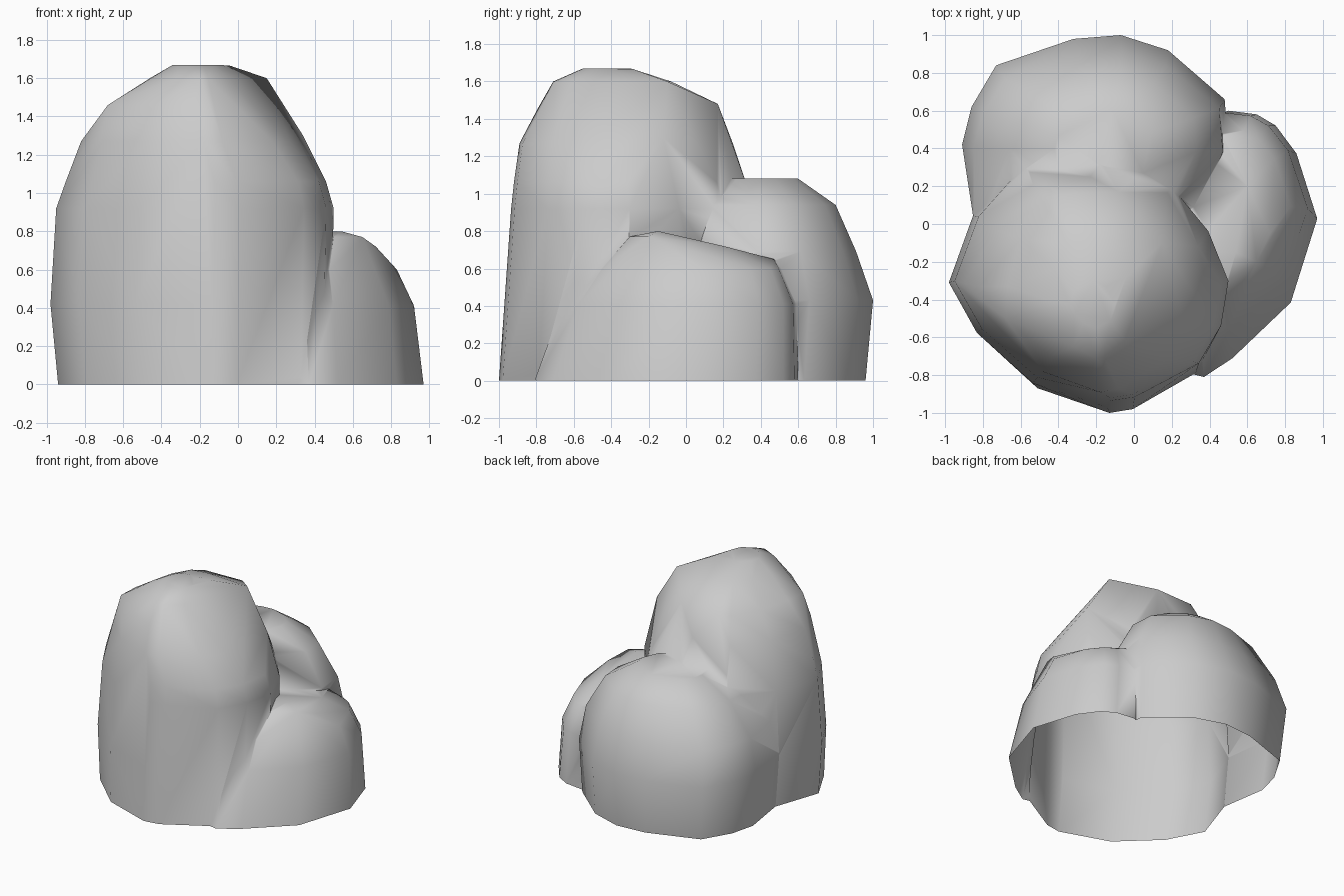
import bpy, bmesh, math

if "Cube" in bpy.data.objects:
    bpy.data.objects.remove(bpy.data.objects["Cube"])


def rock(name, outline, levels, corners=()):
    """Hull of one footprint outline refitted to a box (z, x0, x1, y0, y1) per level,
    plus a few single corner points."""
    xs = [p[0] for p in outline]
    ys = [p[1] for p in outline]
    ax, bx, ay, by = min(xs), max(xs), min(ys), max(ys)
    bm = bmesh.new()
    for z, x0, x1, y0, y1 in levels:
        for x, y in outline:
            bm.verts.new((x0 + (x - ax) / (bx - ax) * (x1 - x0),
                          y0 + (y - ay) / (by - ay) * (y1 - y0), z))
    for c in corners:
        bm.verts.new(c)
    res = bmesh.ops.convex_hull(bm, input=bm.verts)
    junk = {g for g in res["geom_interior"] + res["geom_unused"]
            if isinstance(g, bmesh.types.BMVert)}
    bmesh.ops.delete(bm, geom=list(junk), context='VERTS')
    bmesh.ops.dissolve_limit(bm, angle_limit=math.radians(1), verts=bm.verts, edges=bm.edges)
    bmesh.ops.recalc_face_normals(bm, faces=bm.faces)
    me = bpy.data.meshes.new(name)
    bm.to_mesh(me)
    bm.free()
    ob = bpy.data.objects.new(name, me)
    bpy.context.collection.objects.link(ob)
    return ob


# Tall boulder at the front left, with angular shoulders near the top
tall = rock("rock_cluster",
            [(-.98, -.33), (-.83, -.6), (-.53, -.87), (-.13, -1), (0, -.98), (.35, -.79),
             (.47, -.58), (.51, -.33), (.4, -.05), (.2, .2), (-.2, .37), (-.6, .32), (-.85, .03)],
            [(0, -.94, .48, -1, .38), (.42, -.98, .49, -.97, .38), (.92, -.95, .5, -.935, .36),
             (1.06, -.9, .46, -.92, .32), (1.27, -.82, .3, -.89, .25),
             (1.46, -.67, .1, -.79, .15), (1.6, -.46, 0, -.71, -.08),
             (1.67, -.34, -.1, -.55, -.3)],
            [(.15, -.1, 1.6), (.34, -.12, 1.3), (-.4, .16, 1.48), (-.08, .17, 1.48),
             (-.68, -.5, 1.46), (-.04, -.28, 1.665)])

# Rounded boulder at the back
back = rock("back_rock",
            [(-.91, .42), (-.86, .62), (-.73, .84), (-.32, .98), (-.07, 1), (.18, .92),
             (.48, .66), (.5, .4), (.36, .05), (0, -.15), (-.6, -.15), (-.85, .03)],
            [(0, -.87, .49, -.15, .96), (.43, -.91, .5, -.15, 1), (.69, -.85, .47, -.1, .91),
             (.94, -.66, .33, 0, .8), (1.08, -.42, .1, .2, .6)])

# Low boulder at the right
side = rock("side_rock",
            [(.25, -.79), (.37, -.82), (.52, -.72), (.83, -.42), (.97, .03), (.86, .38),
             (.75, .53), (.65, .59), (.5, .61), (.1, .4), (.1, -.5)],
            [(0, .1, .97, -.81, .6), (.41, .1, .92, -.66, .59), (.6, .15, .83, -.52, .51)],
            [(.72, -.05, .72), (.6, .2, .72), (.47, .47, .65), (.65, -.2, .77),
             (.5, -.3, .77), (.54, -.15, .8), (.3, -.15, .8), (.3, .2, .72)])

# Fuse the boulders into one shell
bpy.context.view_layer.objects.active = tall
tall.select_set(True)
for other in (back, side):
    mod = tall.modifiers.new("fuse", 'BOOLEAN')
    mod.operation = 'UNION'
    mod.solver = 'EXACT'
    mod.object = other
    bpy.ops.object.modifier_apply(modifier=mod.name)
    bpy.data.objects.remove(other, do_unlink=True)

# Open underside and soften shading
bm = bmesh.new()
bm.from_mesh(tall.data)
under = [f for f in bm.faces if all(v.co.z < .005 for v in f.verts)]
bmesh.ops.delete(bm, geom=under, context='FACES')
bm.to_mesh(tall.data)
bm.free()
bpy.ops.object.shade_smooth_by_angle(angle=math.radians(80))
